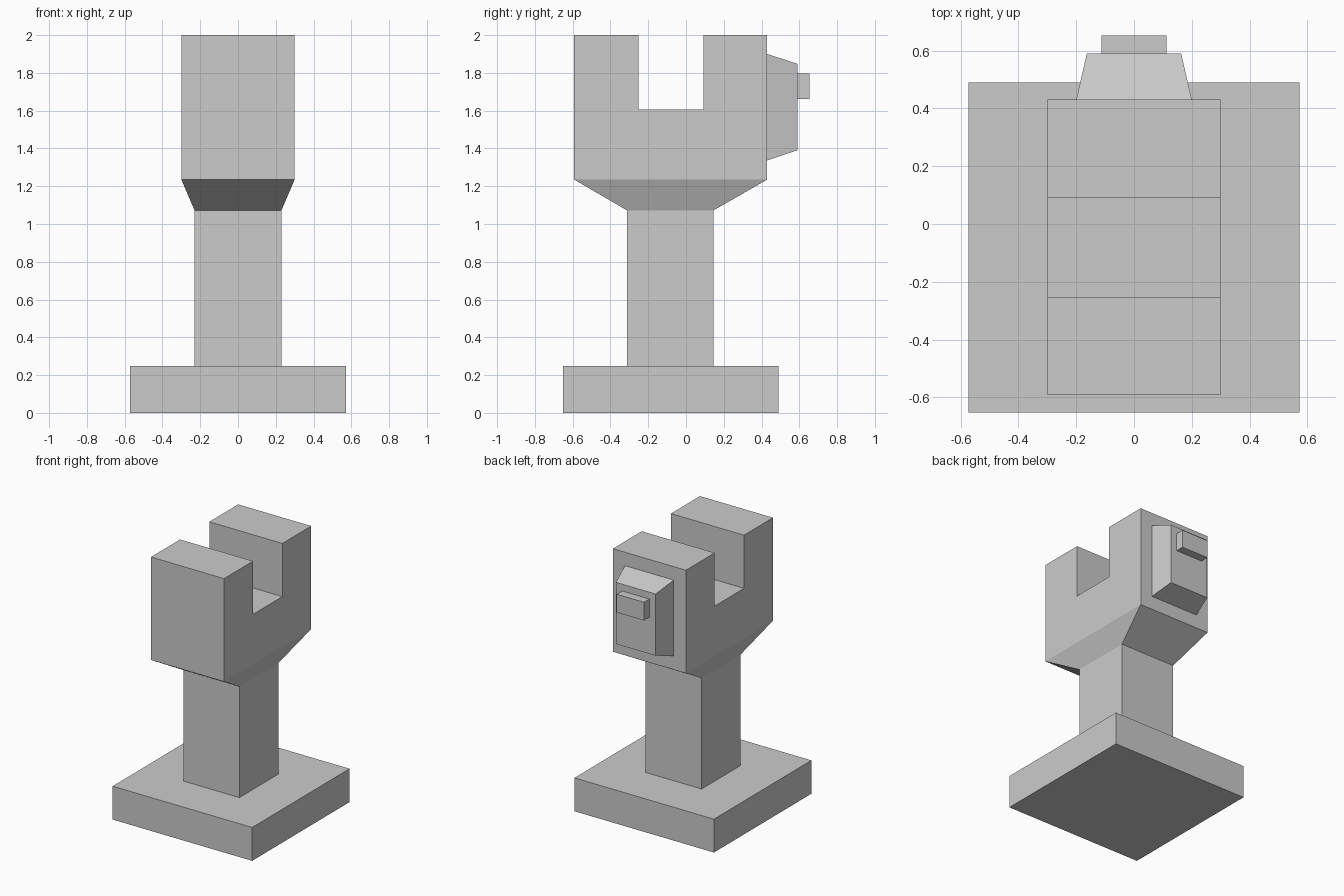
import bpy
import bmesh
import math
from mathutils import Vector

if "Cube" in bpy.data.objects:
    bpy.data.objects.remove(bpy.data.objects["Cube"])


def loft(bm, rings):
    """Skin a stack of rectangular rings, capped at both ends; returns the end cap."""
    loops = [[bm.verts.new(p) for p in ring] for ring in rings]
    for a, b in zip(loops, loops[1:]):
        for i in range(4):
            j = (i + 1) % 4
            bm.faces.new((a[i], a[j], b[j], b[i]))
    bm.faces.new(loops[0][::-1])
    return bm.faces.new(loops[-1])


def flat_ring(half_x, y0, y1, z):
    return [(-half_x, y0, z), (half_x, y0, z), (half_x, y1, z), (-half_x, y1, z)]


def upright_ring(half_x, z0, z1, y):
    return [(-half_x, y, z0), (half_x, y, z0), (half_x, y, z1), (-half_x, y, z1)]


def finish(bm, name):
    bmesh.ops.dissolve_limit(bm, angle_limit=math.radians(1),
                             verts=bm.verts[:], edges=bm.edges[:])
    bmesh.ops.recalc_face_normals(bm, faces=bm.faces[:])
    mesh = bpy.data.meshes.new(name)
    bm.to_mesh(mesh)
    bm.free()
    obj = bpy.data.objects.new(name, mesh)
    bpy.context.collection.objects.link(obj)
    return obj


def block(name, rings):
    bm = bmesh.new()
    loft(bm, rings)
    return finish(bm, name)


# Square foot
block("base", [flat_ring(0.573, -0.652, 0.49, z) for z in (0, 0.248)])

# Column flaring into the head, up to the slot floor
SLOT_Y0, SLOT_Y1, SLOT_Z, TOP_Z = -0.252, 0.092, 1.605, 2.0
bm = bmesh.new()
cap = loft(bm, [
    flat_ring(0.23, -0.312, 0.145, 0.248),
    flat_ring(0.23, -0.312, 0.145, 1.072),
    flat_ring(0.30, -0.592, 0.43, 1.235),
    flat_ring(0.30, -0.592, 0.43, SLOT_Z),
])

# Split the top into three strips and raise the outer two as prongs
for y in (SLOT_Y0, SLOT_Y1):
    top = [f for f in bm.faces
           if all(abs(v.co.z - SLOT_Z) < 1e-5 for v in f.verts)]
    geom = top + list({e for f in top for e in f.edges}) \
        + list({v for f in top for v in f.verts})
    bmesh.ops.bisect_plane(bm, geom=geom, plane_co=(0, y, 0), plane_no=(0, 1, 0))
prongs = [f for f in bm.faces
          if all(abs(v.co.z - SLOT_Z) < 1e-5 for v in f.verts)
          and not SLOT_Y0 < f.calc_center_median().y < SLOT_Y1]
for f in prongs:
    new = bmesh.ops.extrude_face_region(bm, geom=[f])["geom"]
    bmesh.ops.translate(bm, vec=Vector((0, 0, TOP_Z - SLOT_Z)),
                        verts=[g for g in new if isinstance(g, bmesh.types.BMVert)])
    if f.is_valid:
        bm.faces.remove(f)
finish(bm, "forked_column")

# Tapered plate on the back of the head
block("back_plate", [upright_ring(0.20, 1.337, 1.90, 0.43),
                     upright_ring(0.163, 1.39, 1.848, 0.59)])

# Small block on the plate
block("back_knob", [upright_ring(0.112, 1.662, 1.797, y) for y in (0.59, 0.653)])
